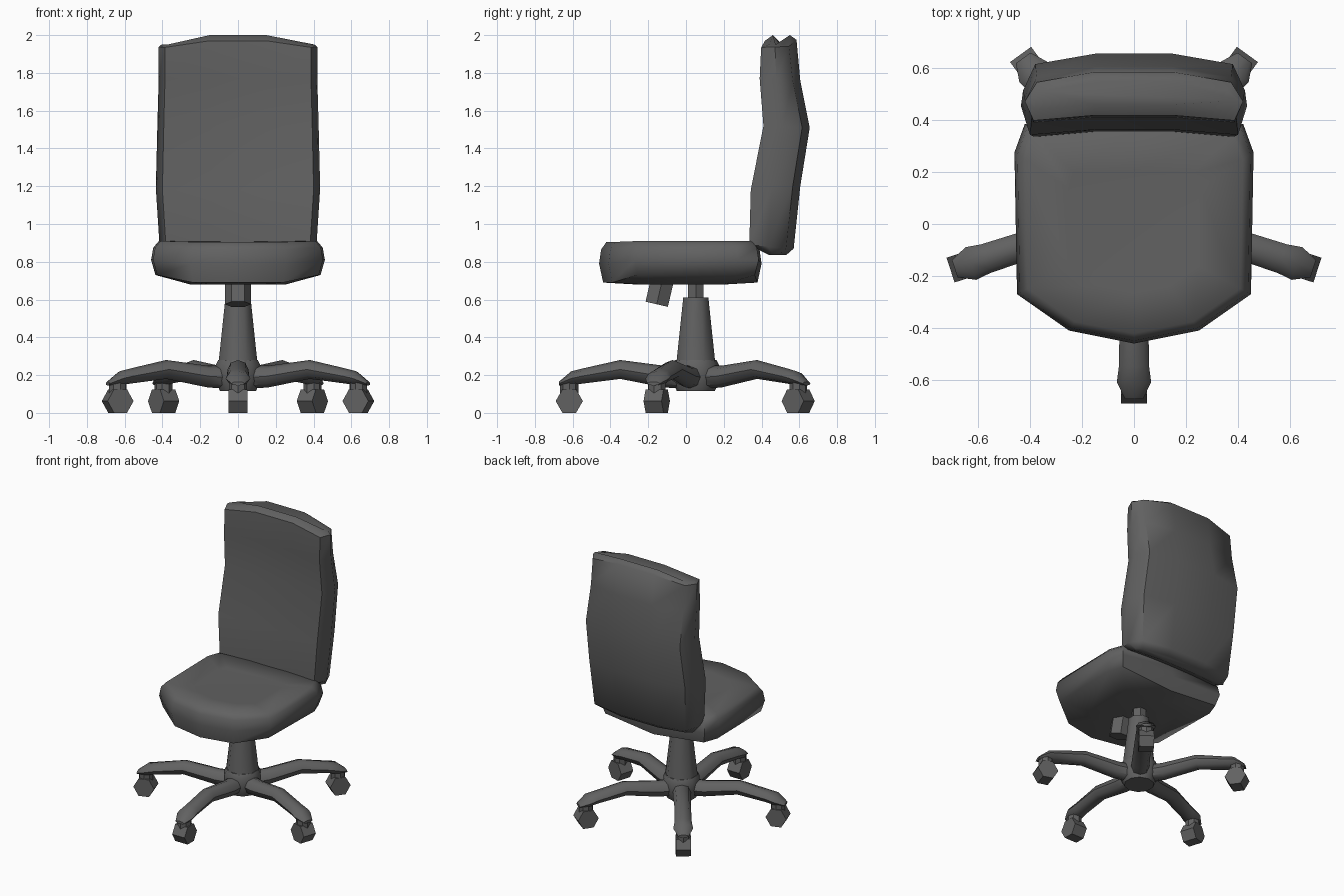
import bpy, math
from math import sin, cos, pi, radians
from mathutils import Matrix, Vector

cube = bpy.data.objects.get("Cube")
if cube:
    bpy.data.objects.remove(cube)

grey = bpy.data.materials.new("dark grey")
grey.use_nodes = True
COLOR = (0.12, 0.12, 0.12, 1)
grey.diffuse_color = COLOR
grey.node_tree.nodes["Principled BSDF"].inputs["Base Color"].default_value = COLOR


def loft(name, rings, matrix=None, angle=45):
    """Skin matching rings into a closed solid, smooth except at sharp edges."""
    n = len(rings[0])
    verts = [Vector(p) for ring in rings for p in ring]
    faces = [tuple(range(n))[::-1], tuple(range(len(verts) - n, len(verts)))]
    for k in range(len(rings) - 1):
        for i in range(n):
            j = (i + 1) % n
            faces.append((k * n + i, k * n + j, k * n + n + j, k * n + n + i))
    mesh = bpy.data.meshes.new(name)
    mesh.from_pydata(verts, [], faces)
    if matrix:
        mesh.transform(matrix)
    mesh.materials.append(grey)
    obj = bpy.data.objects.new(name, mesh)
    bpy.context.collection.objects.link(obj)
    bpy.ops.object.select_all(action='DESELECT')
    obj.select_set(True)
    bpy.context.view_layer.objects.active = obj
    bpy.ops.object.mode_set(mode='EDIT')
    bpy.ops.mesh.select_all(action='SELECT')
    bpy.ops.mesh.normals_make_consistent(inside=False)
    bpy.ops.object.mode_set(mode='OBJECT')
    bpy.ops.object.shade_smooth_by_angle(angle=radians(angle))
    return obj


def circle(sides, radius, z, y=0, start=0):
    return [(radius * cos(start + 2 * pi * i / sides),
             y + radius * sin(start + 2 * pi * i / sides), z) for i in range(sides)]


# Seat cushion: one outline, scaled through the thickness
half = [(0, -.46), (.25, -.41), (.45, -.27), (.46, .275), (.42, .385), (0, .40)]
outline = half + [(-x, y) for x, y in half[-2:0:-1]]


def seat_ring(scale, z_mid, z_side):
    return [(x * scale, -.03 + (y + .03) * scale, z_side if abs(x) > .3 else z_mid)
            for x, y in outline]


loft("seat", [seat_ring(.55, .68, .68), seat_ring(.95, .69, .73), seat_ring(1, .79, .81),
              seat_ring(.975, .865, .875), seat_ring(.91, .905, .91),
              seat_ring(.55, .9, .897)], angle=60)


# Backrest: curved cross-sections stacked upwards
def back_ring(z_front, z_back, front, back, w, drop=0):
    right = [(.15, front + .02, z_front), (.92 * w, front, z_front - drop),
             (w, (front + back) / 2 - .02, (z_front + z_back) / 2 - drop),
             (.89 * w, back - .04, z_back - drop), (.15, back, z_back)]
    return right + [(-x, y, z) for x, y, z in right[::-1]]


loft("backrest", [back_ring(.835, .835, .44, .53, .38),
                  back_ring(.89, .87, .335, .57, .415),
                  back_ring(1.18, 1.2, .343, .605, .435),
                  back_ring(1.52, 1.51, .41, .655, .427),
                  back_ring(1.77, 1.76, .39, .605, .42),
                  back_ring(1.97, 1.975, .398, .585, .42, .035),
                  back_ring(2, 2, .44, .55, .405, .05)], angle=50)

# Central column and tilt mechanism
HUB_Y = .052
loft("column_cover", [circle(8, r, z, HUB_Y, pi / 8)
                      for r, z in ((.112, .26), (.072, .61))])
loft("gas_lift", [circle(6, .048, z, HUB_Y) for z in (.58, .7)], angle=30)
loft("tilt_knob", [circle(6, .07, z) for z in (0, .14)],
     Matrix.Translation((0, -.155, .575)) @ Matrix.Rotation(radians(-13), 4, 'X'), 30)
loft("hub", [circle(10, r, z, HUB_Y, pi / 2)
             for r, z in ((.1, .115), (.125, .17), (.125, .25), (.11, .28))])

# Five star legs with casters: (radius, bottom, top, half width)
leg_profile = [(.03, .125, .25, .06), (.17, .135, .25, .06), (.4, .18, .28, .055),
               (.6, .155, .235, .058), (.66, .145, .22, .066), (.725, .145, .165, .035)]


def leg_ring(r, low, high, w):
    return [(w * cos(pi * i / 4), -r, (low + high) / 2 + (high - low) / 2 * sin(pi * i / 4))
            for i in range(8)]


CASTER_R = .67
names = ["front", "front_left", "back_left", "back_right", "front_right"]
for i, side in enumerate(names):
    place = Matrix.Translation((0, HUB_Y, 0)) @ Matrix.Rotation(2 * pi * i / 5, 4, 'Z')
    loft(side + "_leg", [leg_ring(*p) for p in leg_profile], place)
    loft(side + "_stem", [circle(8, .048, z, -CASTER_R) for z in (.1, .17)], place, 30)
    wheel = [[(x, -CASTER_R + .072 * cos(pi * k / 3), .0625 + .072 * sin(pi * k / 3))
              for k in range(6)] for x in (-.05, .05)]
    loft(side + "_caster", wheel, place, 30)
